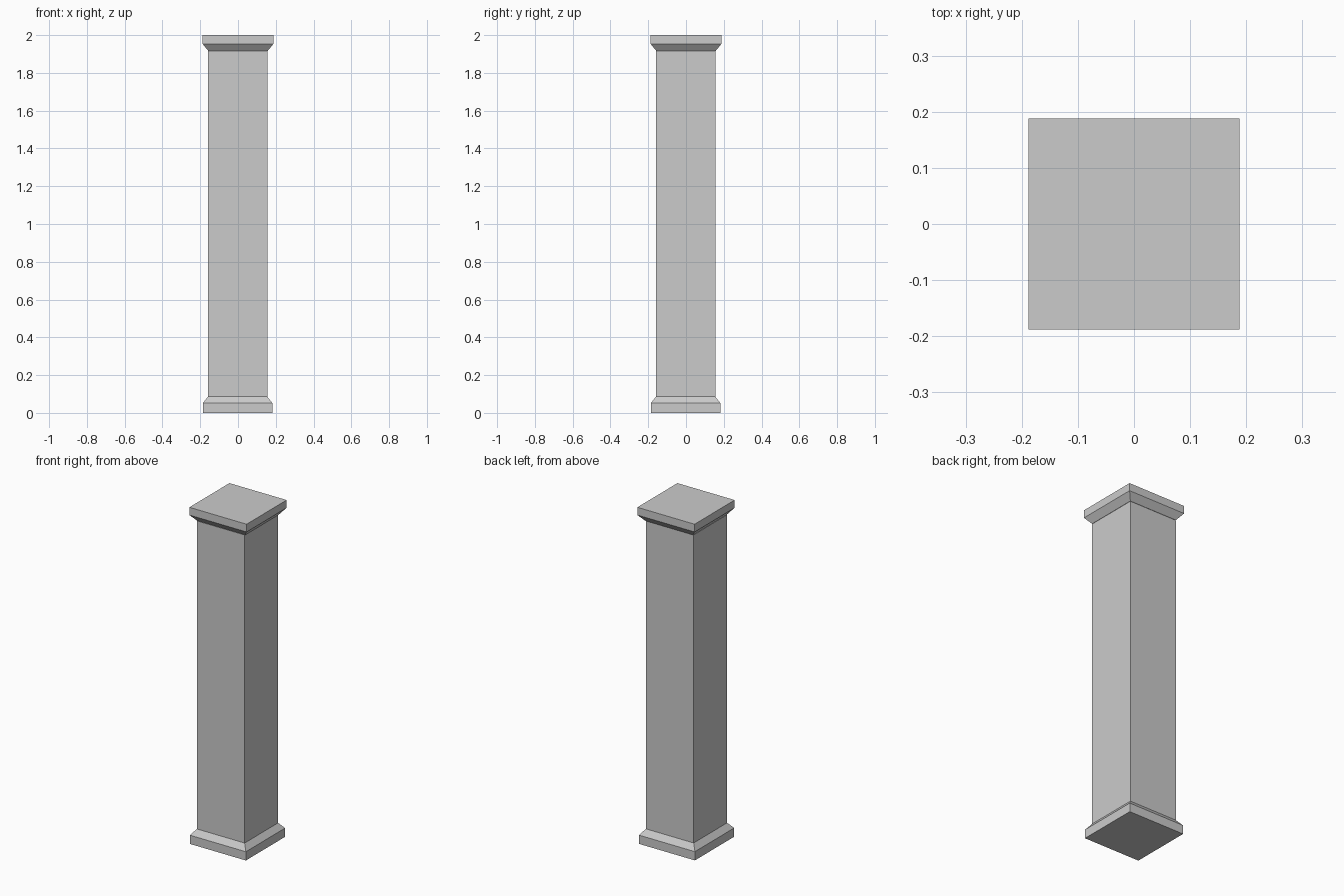
import bpy, bmesh

if "Cube" in bpy.data.objects:
    bpy.data.objects.remove(bpy.data.objects["Cube"])


def square_loft(name, rings, off=0.0):
    """Closed square solid lofted through (half_width, z) rings."""
    bm = bmesh.new()
    loops = [[bm.verts.new((sx * h + off, sy * h + off, z))
              for sx, sy in ((-1, -1), (1, -1), (1, 1), (-1, 1))]
             for h, z in rings]
    for a, b in zip(loops, loops[1:]):
        for i in range(4):
            j = (i + 1) % 4
            bm.faces.new((a[i], a[j], b[j], b[i]))
    bm.faces.new(loops[0][::-1])
    bm.faces.new(loops[-1])
    mesh = bpy.data.meshes.new(name)
    bm.to_mesh(mesh)
    bm.free()
    obj = bpy.data.objects.new(name, mesh)
    bpy.context.collection.objects.link(obj)
    return obj


SHAFT = 0.157
SHIFT = -0.002  # base and shaft sit slightly off the cap's centre

# Plinth with chamfered top
square_loft("base", [(0.184, 0), (0.184, 0.052), (SHAFT, 0.086)], SHIFT)
# Plain square shaft
square_loft("shaft", [(SHAFT, 0.086), (SHAFT, 1.916)], SHIFT)
# Cap with chamfered underside
square_loft("capital", [(SHAFT, 1.916), (0.188, 1.954), (0.188, 2.0)])
